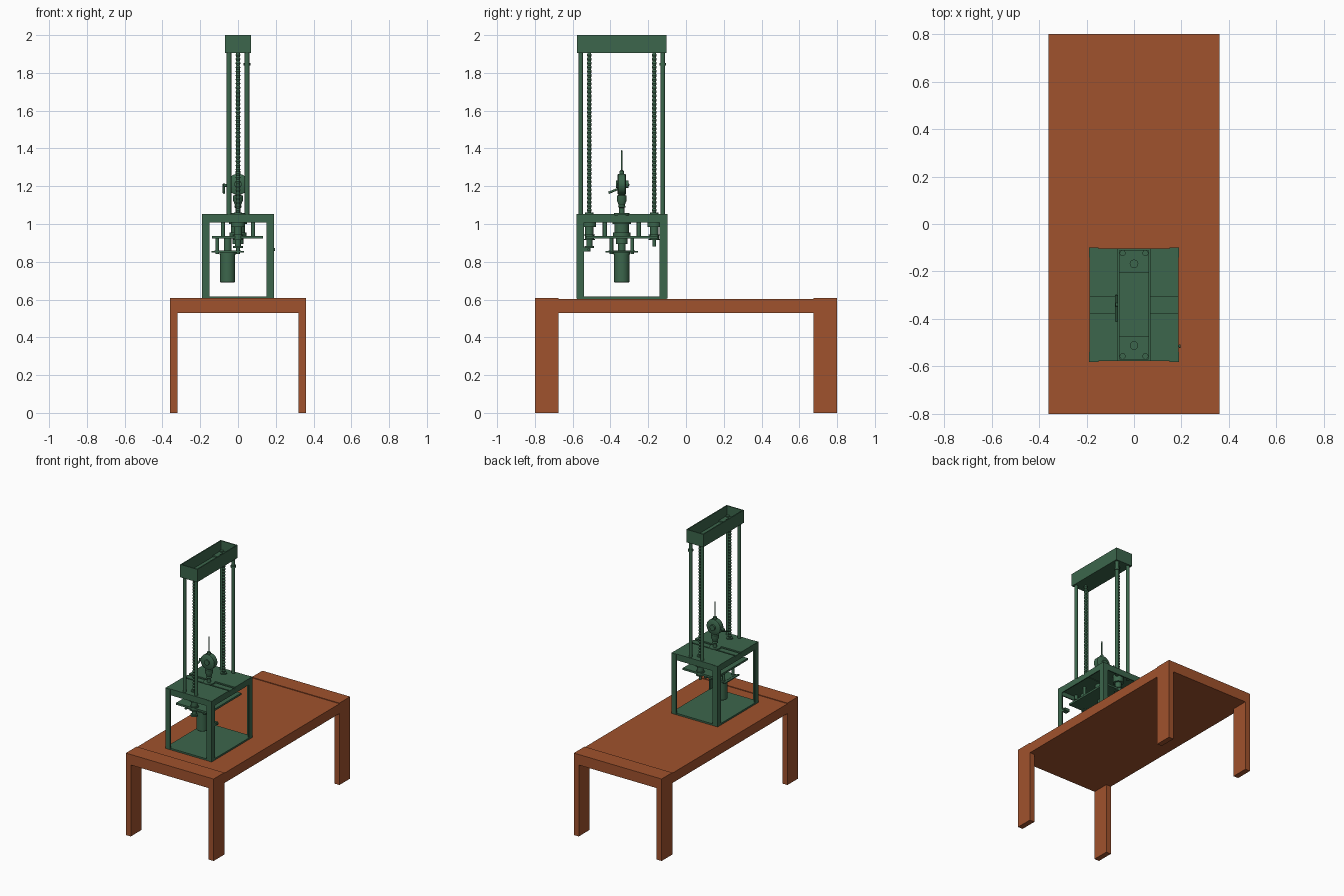
import bpy, bmesh, math
from mathutils import Vector, Matrix

if "Cube" in bpy.data.objects:
    bpy.data.objects.remove(bpy.data.objects["Cube"])


def material(name, rgb):
    m = bpy.data.materials.new(name)
    m.diffuse_color = (*rgb, 1)
    m.use_nodes = True
    m.node_tree.nodes["Principled BSDF"].inputs["Base Color"].default_value = m.diffuse_color
    return m


WOOD = material("sienna wood", (0.352, 0.084, 0.026))
GREEN = material("machine green", (0.045, 0.133, 0.072))


def finish(name, bm, mat, smooth=False):
    bmesh.ops.recalc_face_normals(bm, faces=bm.faces)
    me = bpy.data.meshes.new(name)
    bm.to_mesh(me)
    bm.free()
    ob = bpy.data.objects.new(name, me)
    bpy.context.collection.objects.link(ob)
    me.materials.append(mat)
    if smooth:
        bpy.ops.object.select_all(action='DESELECT')
        ob.select_set(True)
        bpy.context.view_layer.objects.active = ob
        bpy.ops.object.shade_smooth_by_angle(angle=math.radians(35))
    return ob


def boxes(name, ranges, mat=GREEN):
    """One object from several boxes given as x0, x1, y0, y1, z0, z1."""
    bm = bmesh.new()
    for x0, x1, y0, y1, z0, z1 in ranges:
        m = Matrix.Translation(((x0 + x1) / 2, (y0 + y1) / 2, (z0 + z1) / 2))
        m = m @ Matrix.Diagonal((abs(x1 - x0), abs(y1 - y0), abs(z1 - z0), 1))
        bmesh.ops.create_cube(bm, size=1, matrix=m)
    return finish(name, bm, mat)


def lathe(name, profile, x, y, seg=24, z=0, axis='Z'):
    """Turn (radius, height) pairs into a capped round part."""
    bm = bmesh.new()
    rings = []
    for r, h in profile:
        rings.append([bm.verts.new((r * math.cos(2 * math.pi * i / seg),
                                    r * math.sin(2 * math.pi * i / seg), h)) for i in range(seg)])
    for a, b in zip(rings, rings[1:]):
        for i in range(seg):
            j = (i + 1) % seg
            bm.faces.new((a[i], a[j], b[j], b[i]))
    bm.faces.new(rings[0])
    bm.faces.new(rings[-1])
    rot = {'Z': Matrix(), 'Y': Matrix.Rotation(-math.pi / 2, 4, 'X'),
           'X': Matrix.Rotation(math.pi / 2, 4, 'Y')}[axis]
    bm.transform(Matrix.Translation((x, y, z)) @ rot)
    return finish(name, bm, GREEN, True)


def rod(name, p, q, r, seg=12):
    p, q = Vector(p), Vector(q)
    ob = lathe(name, [(r, 0), (r, (q - p).length)], 0, 0, seg)
    ob.data.transform(Matrix.Translation(p) @ (q - p).to_track_quat('Z', 'Y').to_matrix().to_4x4())
    return ob


# table: slab and two end frames with flat legs
boxes("table_top", [(-0.36, 0.36, -0.675, 0.675, 0.53, 0.603)], WOOD)
for side, a, b in (("front", -0.8, -0.675), ("back", 0.675, 0.8)):
    boxes(side + "_table_frame", [(-0.36, 0.36, a, b, 0.53, 0.608),
                                  (-0.36, -0.32, a, b, 0, 0.53), (0.32, 0.36, a, b, 0, 0.53)], WOOD)

CY = -0.34            # machine centre in y
X, Y0, Y1 = 0.188, -0.577, -0.103

# base plate with angle rails around it
boxes("base_plate", [(-X, X, Y0, Y1, 0.603, 0.615)])

# four angle-iron corner posts
for sx in (-1, 1):
    for sy in (-1, 1):
        xo, yo = sx * 0.19, CY + sy * 0.241
        boxes("corner_post", [(xo, xo - sx * 0.04, yo, yo - sy * 0.008, 0.605, 1.053),
                              (xo, xo - sx * 0.008, yo, yo - sy * 0.042, 0.605, 1.053)])

# upper rim and the deck plates with a recessed slot between them
boxes("deck_rim", [(-X, X, Y0, Y0 + 0.008, 1.008, 1.045), (-X, X, Y1 - 0.008, Y1, 1.008, 1.045),
                   (-X, -X + 0.008, Y0, Y1, 1.008, 1.045), (X - 0.008, X, Y0, Y1, 1.008, 1.045)])
boxes("deck_plates", [(-X, X, Y0, -0.375, 1.04, 1.054), (-X, X, -0.305, Y1, 1.04, 1.054)])
boxes("deck_slot", [(-X, X, -0.375, -0.305, 1.036, 1.045), (-X, X, -0.362, -0.318, 1.045, 1.051)])

# crosshead: open tray with raised end pads
boxes("crosshead", [(-0.07, 0.07, Y0, Y1, 1.905, 1.917),
                    (-0.07, -0.062, Y0, Y1, 1.905, 2.0), (0.062, 0.07, Y0, Y1, 1.905, 2.0),
                    (-0.062, 0.062, Y0, Y0 + 0.008, 1.905, 2.0),
                    (-0.062, 0.062, Y1 - 0.008, Y1, 1.905, 2.0)])
boxes("crosshead_pads", [(-0.062, 0.062, Y0 + 0.008, -0.473, 1.915, 1.927),
                         (-0.062, 0.062, -0.205, Y1 - 0.008, 1.915, 1.927)])

# guide columns and threaded lead screws
SCREWS = (-0.512, -0.168)
for x in (-0.048, 0.048):
    for y in (-0.557, -0.123):
        lathe("guide_column", [(0.0125, 1.01), (0.0125, 1.935)], x, y)
lathe("stop_collar", [(0.018, 1.838), (0.018, 1.852)], 0.048, -0.123)
for y in SCREWS:
    n = 80
    thread = [(0.013 if i % 2 else 0.009, 1.04 + i * 0.865 / n) for i in range(n + 1)]
    lathe("lead_screw", [(0.009, 0.88)] + thread + [(0.009, 1.935)], 0, y, 12)
    lathe("screw_nut", [(0.028, 1.917), (0.028, 1.932), (0.018, 1.932), (0.018, 1.94)], 0, y)
    lathe("screw_bearing", [(0.022, 0.945), (0.022, 0.985), (0.036, 0.985), (0.036, 1.04)], 0, y)
    lathe("screw_pulley", [(0.03, 0.915), (0.03, 0.92), (0.024, 0.92), (0.024, 0.94),
                           (0.03, 0.94), (0.03, 0.945)], 0, y)
    lathe("deck_bushing", [(0.022, 1.05), (0.022, 1.062)], 0, y)
lathe("drive_hub", [(0.026, 0.872), (0.026, 0.884), (0.016, 0.884), (0.016, 0.915)], 0, SCREWS[0])

# hanging carrier plate with posts up to the deck
boxes("carrier_plate", [(-0.137, 0.132, -0.53, -0.15, 0.923, 0.937)])
for x in (-0.08, 0.08):
    for y in (-0.43, -0.25):
        lathe("carrier_post", [(0.011, 0.935), (0.011, 1.042)], x, y, 12)

# spindle housing below the deck
lathe("spindle_housing", [(0.03, 0.895), (0.03, 0.937), (0.046, 0.937), (0.046, 0.955),
                          (0.038, 0.955), (0.038, 1.0), (0.048, 1.0), (0.048, 1.04)], 0, CY)

# motor with flange and spacers
MX = -0.055
boxes("motor_flange", [(MX - 0.07, MX + 0.07, CY - 0.07, CY + 0.07, 0.848, 0.86)])
lathe("motor", [(0.036, 0.69), (0.04, 0.694), (0.04, 0.838), (0.044, 0.838), (0.044, 0.85)],
      MX, CY, 32)
lathe("motor_pulley", [(0.02, 0.86), (0.02, 0.925)], MX, CY)
for sx in (-1, 1):
    for sy in (-1, 1):
        x, y = MX + sx * 0.055, CY + sy * 0.055
        lathe("motor_spacer", [(0.01, 0.84), (0.01, 0.925)], x, y, 12)
    boxes("flange_tab", [(MX + sx * 0.07, MX + sx * 0.086, CY - 0.086, CY + 0.086, 0.85, 0.858)])

# spindle stack above the deck
lathe("spindle_chuck", [(0.04, 1.045), (0.04, 1.058), (0.014, 1.058), (0.014, 1.085), (0.02, 1.09),
                        (0.016, 1.1), (0.026, 1.125), (0.026, 1.15), (0.012, 1.155), (0.012, 1.17)],
      0, CY)

# round clamp body: ring with a solid hub, facing front
bpy.ops.object.select_all(action='DESELECT')
lathe("clamp_disc", [(0.05, -0.022), (0.056, -0.018), (0.056, 0.018), (0.05, 0.022)],
      0, CY, 32, 1.21, 'Y')
lathe("clamp_hub", [(0.02, -0.03), (0.02, 0.035)], 0, CY, 16, 1.21, 'Y')
lathe("tool_tip", [(0.012, 1.255), (0.012, 1.28), (0.005, 1.285), (0.005, 1.38), (0.002, 1.392)],
      0, CY, 12)

# clamp lever
rod("lever_shaft", (-0.02, CY, 1.205), (-0.078, CY, 1.205), 0.008)
rod("lever_handle", (-0.075, CY + 0.04, 1.21), (-0.075, CY - 0.07, 1.165), 0.006)

# side knob on the right front post
lathe("side_knob", [(0.004, 0), (0.004, 0.004), (0.008, 0.004), (0.008, 0.012)],
      0.185, -0.515, 12, 0.865, 'X')
boxes("knob_bracket", [(0.15, 0.188, -0.54, -0.505, 0.855, 0.875)])
